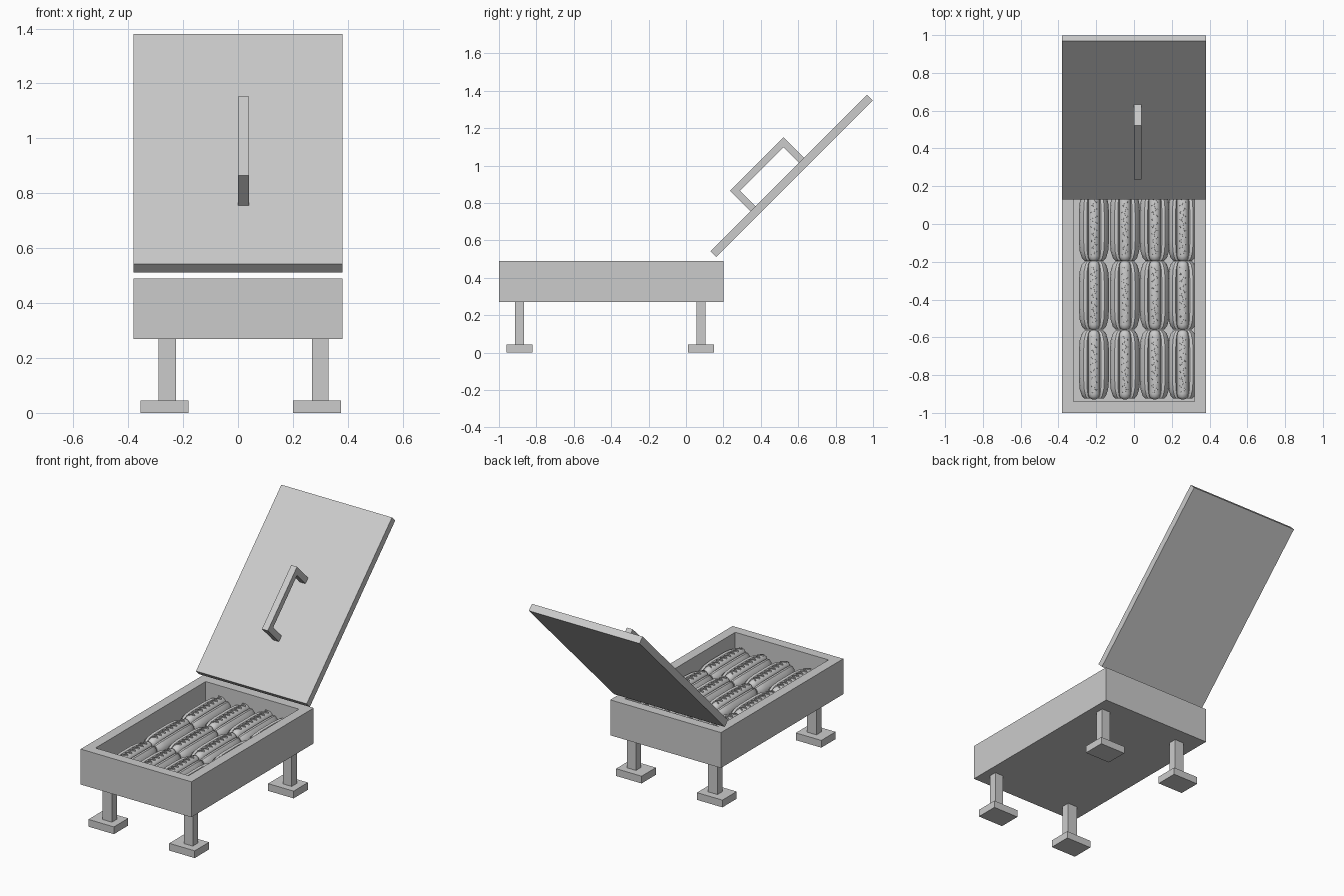
import bpy, bmesh, math
from mathutils import Matrix, Vector

if "Cube" in bpy.data.objects:
    bpy.data.objects.remove(bpy.data.objects["Cube"])

grey = bpy.data.materials.new("plain grey")
grey.diffuse_color = (0.6, 0.6, 0.6, 1)
grey.use_nodes = True
grey.node_tree.nodes["Principled BSDF"].inputs["Base Color"].default_value = grey.diffuse_color


def add_object(name, bm, smooth=False):
    bmesh.ops.recalc_face_normals(bm, faces=bm.faces[:])
    me = bpy.data.meshes.new(name)
    bm.to_mesh(me)
    bm.free()
    me.materials.append(grey)
    ob = bpy.data.objects.new(name, me)
    bpy.context.collection.objects.link(ob)
    if smooth:
        bpy.ops.object.select_all(action='DESELECT')
        ob.select_set(True)
        bpy.context.view_layer.objects.active = ob
        bpy.ops.object.shade_smooth_by_angle(angle=math.radians(40))
    return ob


def add_box(bm, lo, hi):
    lo, hi = Vector(lo), Vector(hi)
    m = Matrix.Translation((lo + hi) / 2) @ Matrix.Diagonal((*(hi - lo), 1))
    return bmesh.ops.create_cube(bm, size=1, matrix=m)["verts"]


def loft(bm, rings):
    """Skin a list of equal-length closed rings and cap both ends."""
    vr = [[bm.verts.new(p) for p in r] for r in rings]
    n = len(vr[0])
    for a, b in zip(vr, vr[1:]):
        for i in range(n):
            j = (i + 1) % n
            bm.faces.new((a[i], a[j], b[j], b[i]))
    bm.faces.new(vr[0])
    bm.faces.new(vr[-1])


# Open tray: block with its top inset and pushed down
bm = bmesh.new()
add_box(bm, (-0.38, -1.0, 0.27), (0.38, 0.20, 0.49))
top = max(bm.faces, key=lambda f: f.calc_center_median().z)
bmesh.ops.inset_region(bm, faces=[top], thickness=0.06, use_even_offset=True)
ext = bmesh.ops.extrude_face_region(bm, geom=[top])
bmesh.ops.translate(bm, vec=(0, 0, -0.18),
                    verts=[g for g in ext["geom"] if isinstance(g, bmesh.types.BMVert)])
if top.is_valid:
    bmesh.ops.delete(bm, geom=[top], context='FACES_ONLY')
add_object("grill_tray", bm)

# Legs with square feet
for side, leg_x, foot_x in (("left", (-0.29, -0.225), (-0.355, -0.18)),
                            ("right", (0.27, 0.33), (0.20, 0.375))):
    for end, leg_y, foot_y in (("front", (-0.915, -0.865), (-0.96, -0.82)),
                               ("back", (0.055, 0.105), (0.01, 0.15))):
        bm = bmesh.new()
        add_box(bm, (leg_x[0], leg_y[0], 0.04), (leg_x[1], leg_y[1], 0.28))
        add_box(bm, (foot_x[0], foot_y[0], 0), (foot_x[1], foot_y[1], 0.045))
        add_object(f"{end}_{side}_leg", bm)

# Open lid and its handle, built flat then tilted 45 degrees
tilt = Matrix.Translation((0, 0.565, 0.945)) @ Matrix.Rotation(math.radians(45), 4, 'X')
bm = bmesh.new()
add_box(bm, (-0.38, -0.592, -0.022), (0.38, 0.592, 0.022))
bm.transform(tilt)
add_object("lid", bm)

bm = bmesh.new()
profile = [(-0.29, 0.015), (-0.29, 0.177), (0.116, 0.177), (0.116, 0.015),
           (0.078, 0.015), (0.078, 0.139), (-0.252, 0.139), (-0.252, 0.015)]
loft(bm, [[(x, u, v) for u, v in profile] for x in (0.0, 0.04)])
bm.transform(tilt)
add_object("lid_handle", bm)

# Bun: U-shaped section, narrowing toward both ends
half = [(0.050, 0.0), (0.072, 0.02), (0.080, 0.055), (0.073, 0.085), (0.055, 0.104),
        (0.038, 0.102), (0.028, 0.085), (0.022, 0.05)]
section = half + [(-x, z) for x, z in reversed(half)]
bun = bmesh.new()
loft(bun, [[(x * s, y, 0.05 + (z - 0.05) * s) for x, z in section]
           for y, s in ((-0.18, 0.62), (-0.165, 0.8), (-0.13, 0.94), (-0.07, 1.0),
                        (0.07, 1.0), (0.13, 0.94), (0.165, 0.8), (0.18, 0.62))])

# Sausage: capsule with rounded ends
R, L, N = 0.031, 0.185, 12
sausage = bmesh.new()
ends = [(-L + R - R * math.cos(a), R * math.sin(a))
        for a in (math.radians(d) for d in (12, 35, 60, 90))]
stations = ends + [(-y, r) for y, r in reversed(ends)]
loft(sausage, [[(r * math.cos(2 * math.pi * i / N), y,
                 0.084 + r * math.sin(2 * math.pi * i / N)) for i in range(N)]
               for y, r in stations])

# Sauce: zigzag ribbon of small square section
sauce = bmesh.new()
steps = 17
path = [((0.013 if i % 2 else -0.013), -0.15 + 0.30 * i / (steps - 1)) for i in range(steps)]
loft(sauce, [[(x - 0.005, y, 0.106), (x + 0.005, y, 0.106),
              (x + 0.004, y, 0.119), (x - 0.004, y, 0.119)] for x, y in path])

# Lay out the hot dogs in a 4 by 3 grid on the tray floor
parts = [add_object("bun", bun, True), add_object("sausage", sausage, True),
         add_object("sauce", sauce)]
first = True
for row, y in enumerate((-0.745, -0.378, -0.015)):
    for col, x in enumerate((-0.212, -0.048, 0.11, 0.258)):
        for part in parts:
            ob = part
            if not first:
                ob = part.copy()
                ob.name = f"{part.name}_{row}_{col}"
                bpy.context.collection.objects.link(ob)
            ob.location = (x, y, 0.31)
        first = False
